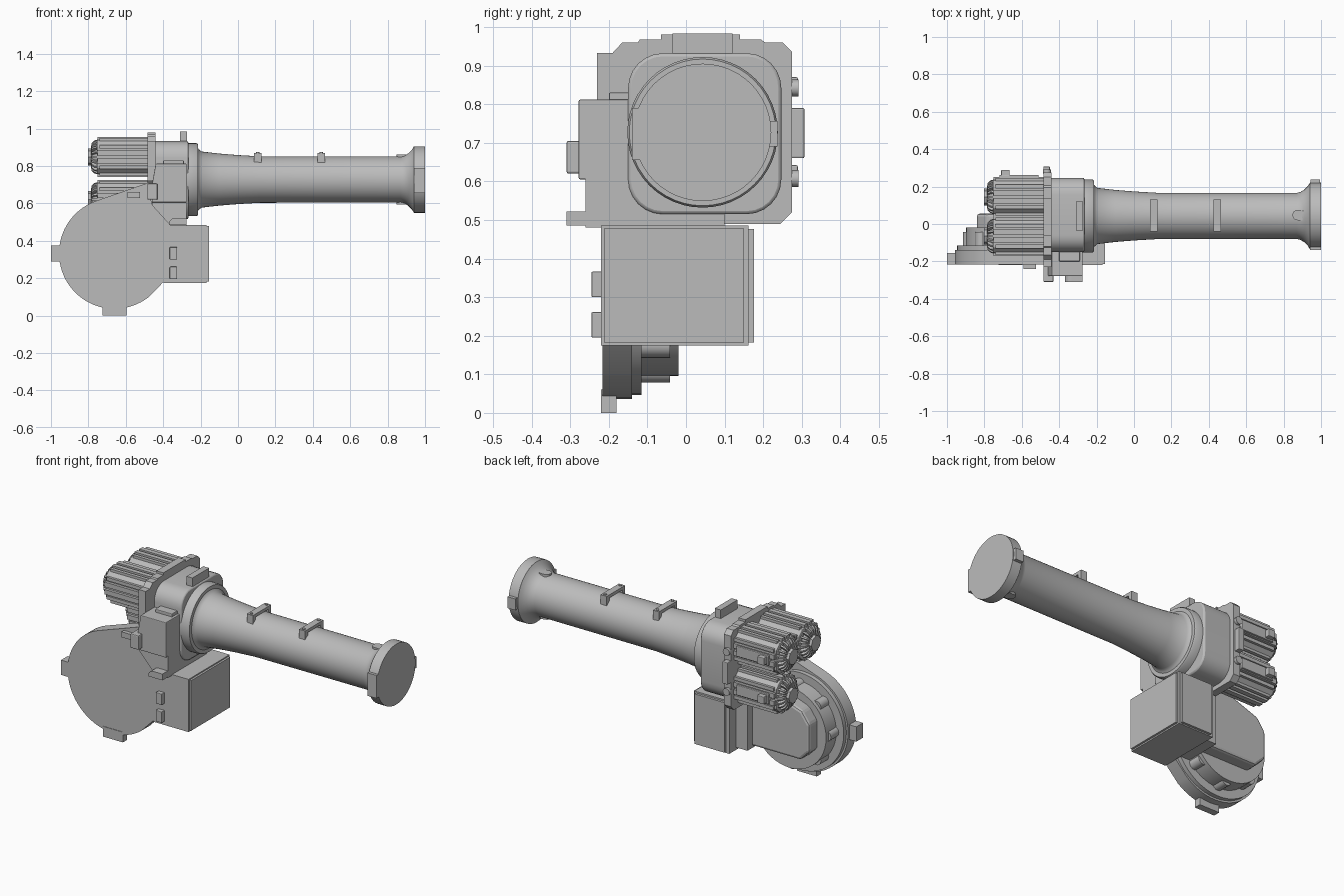
import bpy, bmesh, math
from mathutils import Matrix, Vector

cube = bpy.data.objects.get("Cube")
if cube:
    bpy.data.objects.remove(cube, do_unlink=True)

GREY = (0.5, 0.5, 0.5, 1)
mat = bpy.data.materials.new("light grey")
mat.use_nodes = True
mat.diffuse_color = GREY
mat.node_tree.nodes["Principled BSDF"].inputs["Base Color"].default_value = GREY


def finish(name, bm, bevel=0, smooth=False):
    bmesh.ops.recalc_face_normals(bm, faces=bm.faces)
    mesh = bpy.data.meshes.new(name)
    bm.to_mesh(mesh)
    bm.free()
    mesh.materials.append(mat)
    ob = bpy.data.objects.new(name, mesh)
    bpy.context.collection.objects.link(ob)
    if bevel:
        mod = ob.modifiers.new("bevel", "BEVEL")
        mod.width, mod.segments, mod.limit_method = bevel, 2, "ANGLE"
    if smooth:
        bpy.ops.object.select_all(action="DESELECT")
        ob.select_set(True)
        bpy.context.view_layer.objects.active = ob
        bpy.ops.object.shade_smooth_by_angle(angle=math.radians(35))
    return ob


def add_box(bm, x, y, z):
    size = Vector((x[1] - x[0], y[1] - y[0], z[1] - z[0]))
    mid = Vector((sum(x), sum(y), sum(z))) / 2
    bmesh.ops.create_cube(bm, size=1, matrix=Matrix.Translation(mid) @ Matrix.Diagonal(size).to_4x4())


def box(name, x, y, z, bevel=0):
    bm = bmesh.new()
    add_box(bm, x, y, z)
    return finish(name, bm, bevel)


def prism(name, pts, axis, start, end, bevel=0, smooth=False):
    """Extrude an outline along x (points are y, z) or along y (points are x, z)."""
    bm = bmesh.new()
    place = (lambda a, b: (start, a, b)) if axis == "x" else (lambda a, b: (a, start, b))
    face = bm.faces.new([bm.verts.new(place(*p)) for p in pts])
    depth = Vector((end - start, 0, 0)) if axis == "x" else Vector((0, end - start, 0))
    out = bmesh.ops.extrude_face_region(bm, geom=[face], use_keep_orig=True)
    bmesh.ops.translate(bm, vec=depth, verts=[v for v in out["geom"] if isinstance(v, bmesh.types.BMVert)])
    return finish(name, bm, bevel, smooth)


def arc(cx, cy, r, a0, a1, n):
    angles = [math.radians(a0 + (a1 - a0) * i / n) for i in range(n + 1)]
    return [(cx + r * math.cos(a), cy + r * math.sin(a)) for a in angles]


def rounded(x0, x1, y0, y1, r, n=6):
    corners = [(x1 - r, y1 - r), (x0 + r, y1 - r), (x0 + r, y0 + r), (x1 - r, y0 + r)]
    return [p for i, c in enumerate(corners) for p in arc(*c, r, 90 * i, 90 * i + 90, n)]


def disc(name, cx, cz, r, start, end, axis="y", n=48, bevel=0):
    return prism(name, arc(cx, cz, r, 0, 360, n)[:-1], axis, start, end, bevel, True)


def lathe(name, profile, cy, cz, n=48):
    """Spin (x, radius) points round an axis parallel to x, capped at both ends."""
    bm = bmesh.new()
    rings = [[bm.verts.new((x, *p)) for p in arc(cy, cz, r, 0, 360, n)[:-1]] for x, r in profile]
    for a, b in zip(rings, rings[1:]):
        for i in range(n):
            bm.faces.new((a[i], a[i - 1], b[i - 1], b[i]))
    bm.faces.new(rings[0])
    bm.faces.new(rings[-1])
    return finish(name, bm, 0, True)


# Long tube with its collar and end flange
CY, CZ = 0.043, 0.727
lathe("arm_tube", [(-0.22, 0.18), (-0.21, 0.162), (-0.195, 0.15), (-0.1, 0.139), (0, 0.131), (0.12, 0.124),
                   (0.87, 0.123), (0.89, 0.128), (0.91, 0.14), (0.93, 0.16), (0.94, 0.177)], CY, CZ)
lathe("tube_collar", [(-0.28, 0.195), (-0.222, 0.195), (-0.214, 0.19), (-0.214, 0.18)], CY, CZ)
disc("end_flange", CY, CZ, 0.178, 0.94, 1.0, "x")
box("flange_front_pad", (0.94, 1.0), (-0.14, 0), (0.655, 0.79))
box("flange_back_pad", (0.945, 0.995), (0.1, 0.237), (0.69, 0.757))
for side in (1, -1):
    z = sorted((CZ + side * 0.1, CZ + side * 0.133))
    prism("tube_boss", [(0.91, 0.02), (0.91, 0.076)] + arc(0.875, 0.048, 0.028, 90, 270, 8), "x", 0, z[1] - z[0],
          0).matrix_world = Matrix(((0, 1, 0, 0), (0, 0, 1, 0), (1, 0, 0, z[0]), (0, 0, 0, 1)))

# Cable brackets along the top
for x in (0.105, 0.445):
    bm = bmesh.new()
    add_box(bm, (x - 0.02, x + 0.02), (-0.04, 0.13), (0.852, 0.87))
    for y in (-0.04, 0.105):
        add_box(bm, (x - 0.02, x + 0.02), (y, y + 0.025), (0.79, 0.852))
    for y in (-0.025, 0.115):
        bmesh.ops.create_cone(bm, cap_ends=True, segments=12, radius1=0.009, radius2=0.009, depth=0.008,
                              matrix=Matrix.Translation((x, y, 0.871)))
    finish("cable_bracket", bm)
box("housing_bracket", (-0.31, -0.272), (-0.035, 0.12), (0.9, 0.983))

# Wrist housing and motor mounting plate
prism("wrist_housing", rounded(-0.15, 0.247, 0.515, 0.932, 0.09), "x", -0.45, -0.265, 0.008, True)
prism("motor_plate", [(0.275, 0.52), (0.275, 0.935), (0.25, 0.96), (0.205, 0.96), (0.195, 0.967), (0.14, 0.967),
                      (0.14, 0.98), (-0.065, 0.98), (-0.065, 0.967), (-0.12, 0.967), (-0.125, 0.96),
                      (-0.165, 0.96), (-0.19, 0.933), (-0.23, 0.933), (-0.23, 0.72), (0, 0.72), (0.02, 0.7),
                      (0.02, 0.49), (0.245, 0.49)], "x", -0.485, -0.44)
box("plate_side_block", (-0.485, -0.45), (0.245, 0.307), (0.66, 0.79), 0.004)
for z in (0.842, 0.607):
    disc("plate_side_bolt", -0.465, z, 0.022, 0.27, 0.292, n=12)


def motor(cy, cz):
    h, c = 0.09, 0.03
    outline = [(h, h - c), (h - c, h), (c - h, h), (-h, h - c), (-h, c - h), (c - h, -h), (h - c, -h), (h, c - h)]
    prism("motor_body", [(cy + a, cz + b) for a, b in outline], "x", -0.755, -0.45, 0.006)
    bm = bmesh.new()
    # long cooling ribs on the four sides
    for turn in range(4):
        first = len(bm.verts)
        for y, w, top, x0 in ((-0.055, 0.01, 0.1, -0.74), (-0.022, 0.014, 0.106, -0.75),
                              (0.022, 0.014, 0.106, -0.75), (0.055, 0.01, 0.1, -0.74)):
            add_box(bm, (x0, -0.48), (y - w, y + w), (0.08, top))
        bm.verts.ensure_lookup_table()
        bmesh.ops.rotate(bm, verts=bm.verts[first:], matrix=Matrix.Rotation(turn * math.pi / 2, 3, "X"))
    bmesh.ops.translate(bm, vec=(0, cy, cz), verts=bm.verts)
    finish("motor_ribs", bm)
    # curved fins round the rear end
    lathe("motor_rear", [(-0.78, 0.05), (-0.765, 0.066), (-0.75, 0.075)], cy, cz, 24)
    bm = bmesh.new()
    side = [(-0.75, 0.03), (-0.75, 0.093), (-0.768, 0.088), (-0.782, 0.074), (-0.786, 0.055), (-0.786, 0.03)]
    for i in range(20):
        spin = Matrix.Translation((0, cy, cz)) @ Matrix.Rotation(i * math.pi / 10, 4, "X")
        rows = [[bm.verts.new(spin @ Vector((x, t, r))) for x, r in side] for t in (-0.005, 0.005)]
        for row in rows:
            bm.faces.new(row)
        for k in range(len(side)):
            bm.faces.new((rows[0][k], rows[0][k - 1], rows[1][k - 1], rows[1][k]))
    finish("motor_fins", bm)
    disc("motor_hub", cy, cz, 0.045, -0.802, -0.74, "x", n=8)


for cy, cz in ((-0.065, 0.848), (0.145, 0.848), (0.145, 0.62)):
    motor(cy, cz)
    if cy > 0:
        box("motor_connector_rail", (-0.72, -0.51), (cy + 0.08, 0.262), (cz - 0.03, cz + 0.03), 0.004)
        box("motor_connector", (-0.71, -0.665), (0.24, 0.29), (cz - 0.022, cz + 0.022), 0.004)

# Connecting neck between wrist and shoulder
prism("neck_upper", [(-0.46, 0.605), (-0.46, 0.7), (-0.44, 0.812), (-0.275, 0.812), (-0.275, 0.605)],
      "y", -0.278, -0.03, 0.004)
prism("neck_lower", [(-0.46, 0.61), (-0.275, 0.61), (-0.275, 0.48), (-0.36, 0.48), (-0.46, 0.59)], "y", -0.26, 0.1)
box("neck_top_step", (-0.4, -0.29), (-0.2, -0.1), (0.8, 0.83), 0.004)
box("neck_lug", (-0.485, -0.43), (-0.31, -0.2), (0.62, 0.705), 0.006)
prism("neck_foot", [(-0.275, 0.485), (-0.275, 0.522)] + arc(-0.335, 0.4875, 0.0345, 90, 184, 6),
      "y", -0.31, -0.2)

# Round shoulder: front casting, stepped rings and bolts
SX, SZ = -0.66, 0.333
prism("shoulder_casting", arc(SX, SZ, 0.297, 110, 308, 40)
      + [(-0.4, 0.178), (-0.34, 0.178), (-0.34, 0.485), (-0.36, 0.485), (-0.46, 0.59), (-0.48, 0.71)],
      "y", -0.217, -0.14, 0, True)
disc("shoulder_ring", SX, SZ, 0.286, -0.15, -0.115)
disc("shoulder_drum", SX, SZ, 0.238, -0.12, -0.02)
for i in range(8):
    a = math.radians(i * 45 + 90)
    disc("drum_bolt", SX + 0.222 * math.cos(a), SZ + 0.222 * math.sin(a), 0.032, -0.12, -0.042, n=16)
box("bottom_tab", (-0.725, -0.595), (-0.22, -0.18), (0, 0.06))
box("side_tab", (-1.0, -0.94), (-0.217, -0.155), (0.288, 0.375))
box("top_tab", (-0.59, -0.525), (-0.24, -0.2), (0.628, 0.66))

# Rear gearbox hull behind the shoulder
prism("gearbox_hull", [(-0.84, 0.26), (-0.84, 0.42), (-0.79, 0.49), (-0.6, 0.56), (-0.43, 0.56), (-0.43, 0.2),
                       (-0.78, 0.2)], "y", -0.1, 0.055, 0.015)
box("gearbox_link", (-0.47, -0.36), (-0.15, 0.1), (0.19, 0.475))

# Square equipment box
box("equipment_box", (-0.395, -0.168), (-0.22, 0.162), (0.175, 0.485))
box("box_cover", (-0.172, -0.156), (-0.213, 0.15), (0.183, 0.478))
box("box_back_cover", (-0.375, -0.18), (0.15, 0.176), (0.182, 0.476))
for z in (0.3, 0.195):
    box("box_front_latch", (-0.365, -0.325), (-0.245, -0.2), (z, z + 0.066), 0.003)
